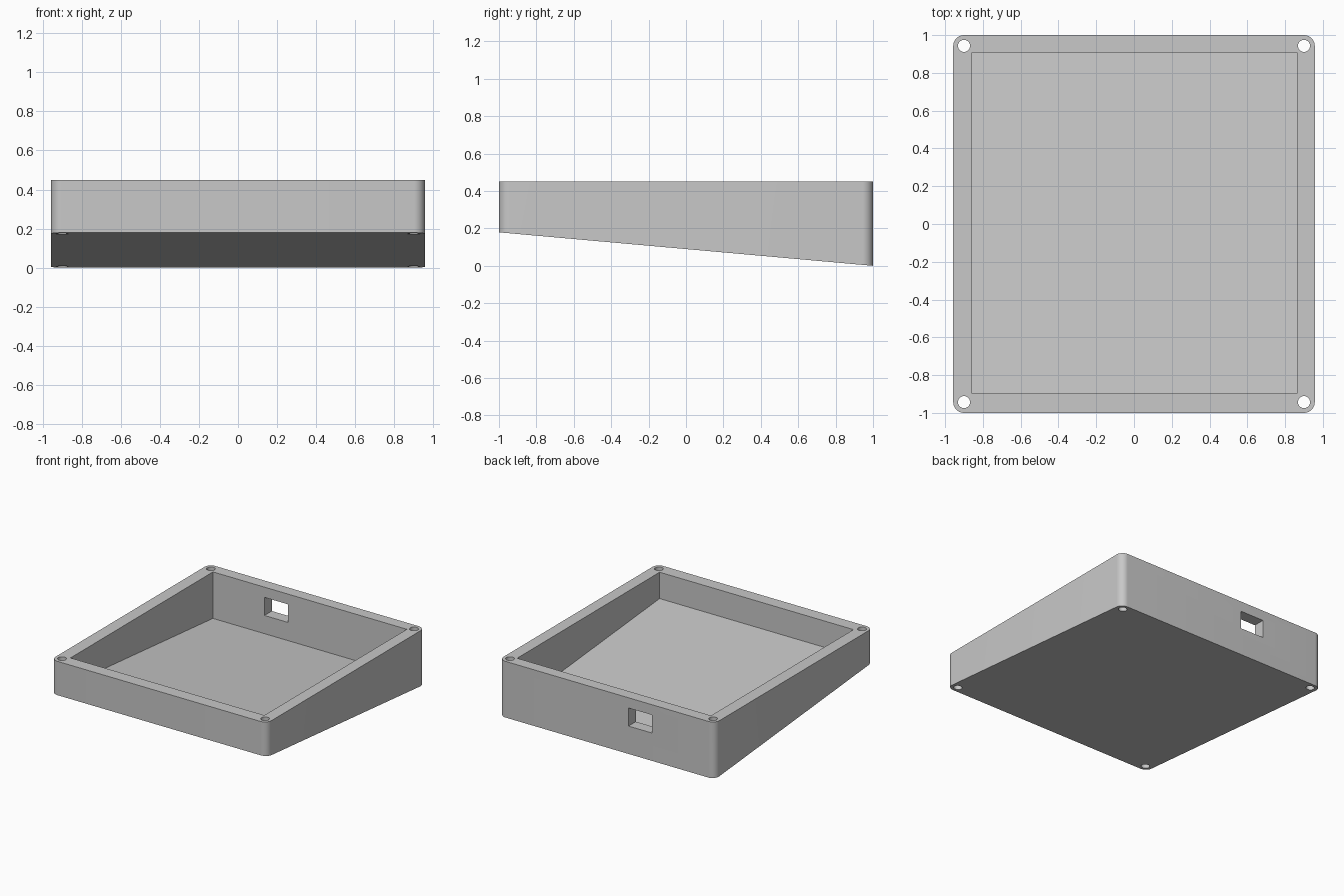
import bpy, bmesh, math

cube = bpy.data.objects.get("Cube")
if cube:
    bpy.data.objects.remove(cube, do_unlink=True)

HALF_X, HALF_Y, TOP = 0.957, 1.0, 0.45
FRONT_Z, BACK_Z = 0.179, 0.0      # underside height at front and back
CORNER, FLOOR = 0.057, 0.069
HOLE_X, HOLE_Y = HALF_X - CORNER, HALF_Y - CORNER
HOLE_R = 0.032


def underside(y):
    t = (y + HALF_Y) / (2 * HALF_Y)
    return FRONT_Z + (BACK_Z - FRONT_Z) * t


def arc(cx, cy, r, start, sweep, steps):
    return [(cx + r * math.cos(start + sweep * i / steps),
             cy + r * math.sin(start + sweep * i / steps)) for i in range(steps + 1)]


def prism(name, outline, bottom, top):
    """Extrude an outline between two height functions of y."""
    bm = bmesh.new()
    low = [bm.verts.new((x, y, bottom(y))) for x, y in outline]
    high = [bm.verts.new((x, y, top(y))) for x, y in outline]
    bm.faces.new(low[::-1])
    bm.faces.new(high)
    n = len(outline)
    for i in range(n):
        j = (i + 1) % n
        bm.faces.new((low[i], low[j], high[j], high[i]))
    mesh = bpy.data.meshes.new(name)
    bm.to_mesh(mesh)
    bm.free()
    obj = bpy.data.objects.new(name, mesh)
    bpy.context.collection.objects.link(obj)
    return obj


def rectangle(x0, x1, y0, y1):
    return [(x0, y0), (x1, y0), (x1, y1), (x0, y1)]


# Wedge-shaped case with rounded upright corners
outline = []
for k, (sx, sy) in enumerate([(1, 1), (-1, 1), (-1, -1), (1, -1)]):
    outline += arc(sx * HOLE_X, sy * HOLE_Y, CORNER, k * math.pi / 2, math.pi / 2, 12)
case = prism("wedge_case", outline, underside, lambda y: TOP)

# Cutters: open cavity with a sloping floor, port in the back wall, screw holes
cutters = [
    prism("cavity_cutter", rectangle(-0.857, 0.862, -0.897, 0.907),
          lambda y: underside(y) + FLOOR, lambda y: TOP + 0.2),
    prism("port_cutter", rectangle(-0.40, -0.19, 0.8, 1.2),
          lambda y: 0.223, lambda y: 0.368),
]
for sx in (-1, 1):
    for sy in (-1, 1):
        circle = arc(sx * HOLE_X, sy * HOLE_Y, HOLE_R, 0, 2 * math.pi, 32)[:-1]
        cutters.append(prism("screw_hole_cutter", circle,
                             lambda y: -0.2, lambda y: TOP + 0.2))

for cutter in cutters:
    cutter.hide_render = True
    mod = case.modifiers.new(cutter.name, 'BOOLEAN')
    mod.operation = 'DIFFERENCE'
    mod.solver = 'EXACT'
    mod.object = cutter

# Bake the cuts and drop the cutters
bpy.context.view_layer.update()
graph = bpy.context.evaluated_depsgraph_get()
cut_mesh = bpy.data.meshes.new_from_object(case.evaluated_get(graph))
case.modifiers.clear()
case.data = cut_mesh
for cutter in cutters:
    bpy.data.objects.remove(cutter, do_unlink=True)

# Plain grey plastic
grey = bpy.data.materials.new("light_grey")
grey.use_nodes = True
colour = (0.58, 0.58, 0.58, 1)
grey.diffuse_color = colour
grey.node_tree.nodes["Principled BSDF"].inputs["Base Color"].default_value = colour
case.data.materials.clear()
case.data.materials.append(grey)

bpy.ops.object.select_all(action='DESELECT')
case.select_set(True)
bpy.context.view_layer.objects.active = case
bpy.ops.object.shade_smooth_by_angle(angle=math.radians(30))
